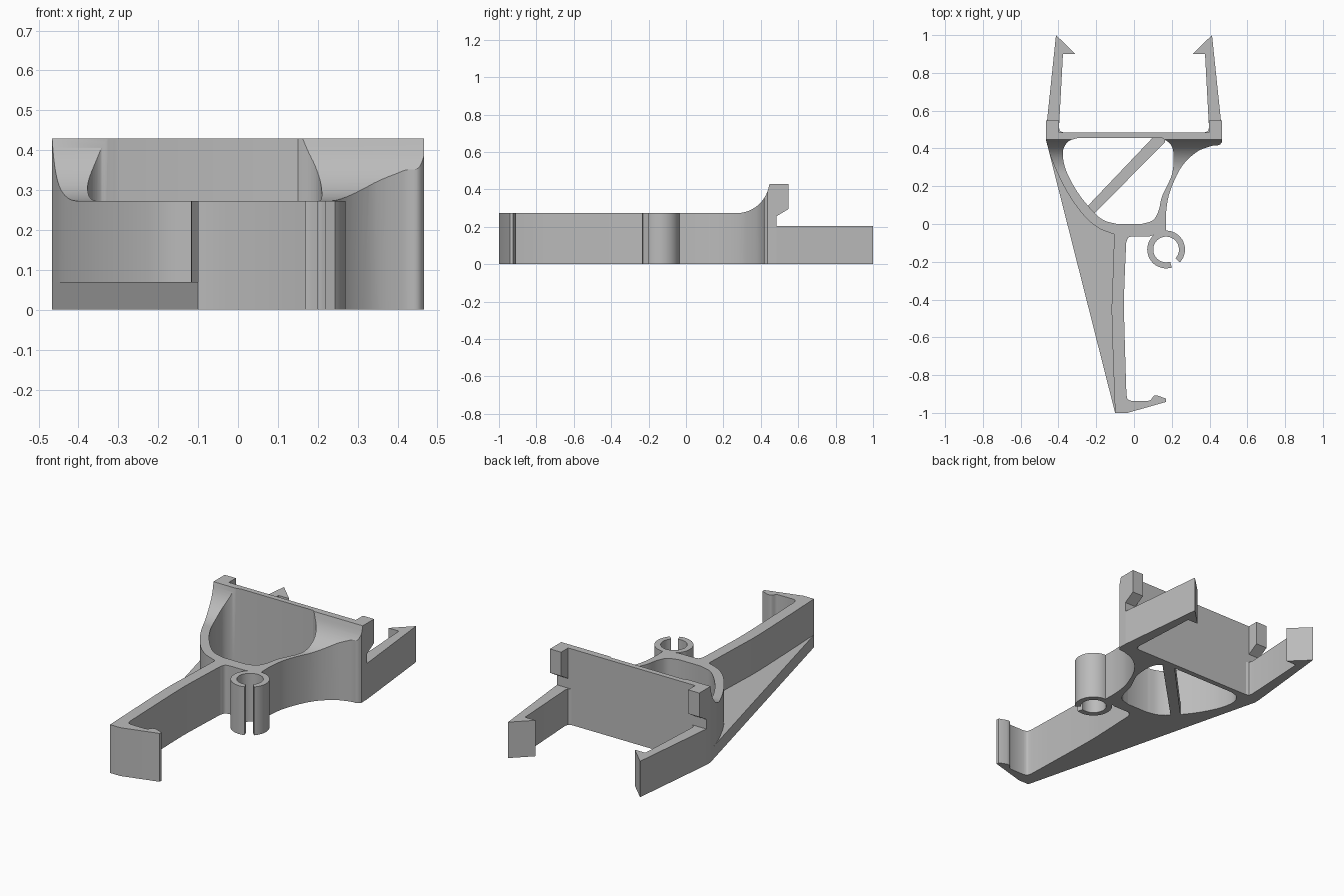
import bpy, bmesh, math
from mathutils import Vector

if "Cube" in bpy.data.objects:
    bpy.data.objects.remove(bpy.data.objects["Cube"])

grey = bpy.data.materials.new("plain grey")
grey.diffuse_color = (0.5, 0.5, 0.5, 1)
grey.use_nodes = True
grey.node_tree.nodes["Principled BSDF"].inputs["Base Color"].default_value = grey.diffuse_color


def smooth(pts, n=6):
    """Open Catmull-Rom curve through the points."""
    p = [Vector(q) for q in pts]
    p = [2 * p[0] - p[1]] + p + [2 * p[-1] - p[-2]]
    out = []
    for i in range(1, len(p) - 2):
        a, b, c, d = p[i - 1:i + 3]
        for k in range(n):
            t = k / n
            out.append(tuple(0.5 * (2 * b + (c - a) * t + (2 * a - 5 * b + 4 * c - d) * t * t
                                    + (3 * b - a - 3 * c + d) * t ** 3)))
    return out + [tuple(p[-2])]


def prism(name, pts, lo, hi, axis="z"):
    """Extrude an outline: (x, y) along z, or (y, z) along x."""
    bm = bmesh.new()
    put = (lambda p, h: (p[0], p[1], h)) if axis == "z" else (lambda p, h: (h, p[0], p[1]))
    a = [bm.verts.new(put(p, lo)) for p in pts]
    b = [bm.verts.new(put(p, hi)) for p in pts]
    bm.faces.new(a)
    bm.faces.new(b)
    for i in range(len(pts)):
        j = (i + 1) % len(pts)
        bm.faces.new((a[i], a[j], b[j], b[i]))
    bmesh.ops.recalc_face_normals(bm, faces=bm.faces)
    me = bpy.data.meshes.new(name)
    bm.to_mesh(me)
    bm.free()
    me.materials.append(grey)
    ob = bpy.data.objects.new(name, me)
    bpy.context.collection.objects.link(ob)
    return ob


def boolean(ob, tool, op):
    """Apply a boolean and discard the tool."""
    m = ob.modifiers.new("cut", "BOOLEAN")
    m.operation, m.object, m.solver = op, tool, "EXACT"
    dg = bpy.context.evaluated_depsgraph_get()
    me = bpy.data.meshes.new_from_object(ob.evaluated_get(dg))
    ob.modifiers.clear()
    ob.data = me
    bpy.data.objects.remove(tool)


# Body: curved walls and back plate as one outline
left_wall = smooth([(-0.467, 0.45), (-0.435, 0.34), (-0.36, 0.18), (-0.27, 0.05),
                    (-0.19, -0.02), (-0.105, -0.055)])
right_wall = smooth([(0.17, -0.05), (0.17, 0.06), (0.19, 0.17), (0.25, 0.3), (0.33, 0.38),
                     (0.41, 0.413), (0.45, 0.418), (0.467, 0.435)])
outline = left_wall + [(-0.105, -0.1), (-0.043, -0.1)]
outline += smooth([(-0.04, -0.095), (-0.03, -0.072), (-0.005, -0.065)], 4)
outline += [(0.085, -0.065), (0.12, -0.053)] + right_wall + [(0.467, 0.485), (-0.467, 0.485)]
body = prism("body", outline, 0, 0.43)

# Opening through the body
hole = smooth([(-0.30, 0.455), (-0.35, 0.435), (-0.377, 0.38), (-0.36, 0.285), (-0.30, 0.17),
               (-0.22, 0.07), (-0.16, 0.02), (-0.09, 0.0)])
hole += smooth([(0.04, 0.0), (0.10, 0.02), (0.13, 0.07), (0.15, 0.15), (0.20, 0.26),
                (0.21, 0.36), (0.195, 0.42), (0.15, 0.455)])
boolean(body, prism("hole_cutter", hole, -0.1, 0.6), "DIFFERENCE")

# Side profile: low walls sweeping up to the back plate
profile = [(-0.3, -0.1), (-0.3, 0.273)]
for i in range(17):
    a = math.radians(i * 76 / 16)
    profile.append((0.27 + 0.176 * math.sin(a), 0.449 - 0.176 * math.cos(a)))
profile += [(0.447, 0.43), (0.447, 0.6), (0.6, 0.6), (0.6, -0.1)]
boolean(body, prism("profile_tool", profile, -0.7, 0.7, "x"), "INTERSECT")

# Long leg with hooked foot
leg = smooth([(-0.105, -0.07), (-0.113, -0.3), (-0.118, -0.45), (-0.113, -0.65), (-0.1, -1.0)])
leg += [(-0.035, -1.0), (0.17, -0.942), (0.17, -0.925)]
leg += smooth([(0.125, -0.908), (0.105, -0.91), (0.09, -0.93), (0.075, -0.936)], 4)
leg += smooth([(-0.015, -0.936), (-0.033, -0.928), (-0.04, -0.905)], 4)
leg += smooth([(-0.045, -0.75), (-0.053, -0.45), (-0.05, -0.3), (-0.041, -0.09)])
prism("leg", leg, 0, 0.273)

# Thin triangular web beside the leg
web = [(x + 0.015, y + 0.005) for x, y in left_wall[1:]]
prism("web", [(-0.1, -1.0), (-0.467, 0.45)] + web + [(-0.09, -0.1), (-0.09, -0.95)], 0, 0.07)

# Diagonal brace across the opening
prism("brace", [(-0.25, 0.09), (-0.21, 0.055), (0.165, 0.435), (0.165, 0.458), (0.10, 0.458)], 0, 0.07)

# Open cable ring
arc = [math.radians(-43 + 331 * i / 40) for i in range(41)]
ring = [(0.17 + 0.1 * math.cos(a), -0.135 + 0.1 * math.sin(a)) for a in arc]
ring += [(0.17 + 0.068 * math.cos(a), -0.135 + 0.068 * math.sin(a)) for a in reversed(arc)]
prism("ring", ring, 0, 0.273)

# Barbed clip arms and upper corner blocks, mirrored left and right
for side, s in (("left", -1), ("right", 1)):
    arm = [(0.467, 0.48), (0.46, 0.55), (0.413, 1.0), (0.31, 0.9), (0.376, 0.9), (0.397, 0.51),
           (0.392, 0.492), (0.375, 0.485), (0.375, 0.48)]
    prism(side + "_arm", [(s * x, y) for x, y in arm], 0, 0.203)
    block = [(0.48, 0.257), (0.485, 0.257), (0.548, 0.295), (0.548, 0.43), (0.48, 0.43)]
    prism(side + "_block", block, *sorted((s * 0.397, s * 0.467)), axis="x")

# Smooth curved walls, sharp corners
bpy.ops.object.select_all(action="DESELECT")
for ob in bpy.context.collection.objects:
    ob.select_set(True)
    bpy.context.view_layer.objects.active = ob
bpy.ops.object.shade_smooth_by_angle(angle=math.radians(30))
